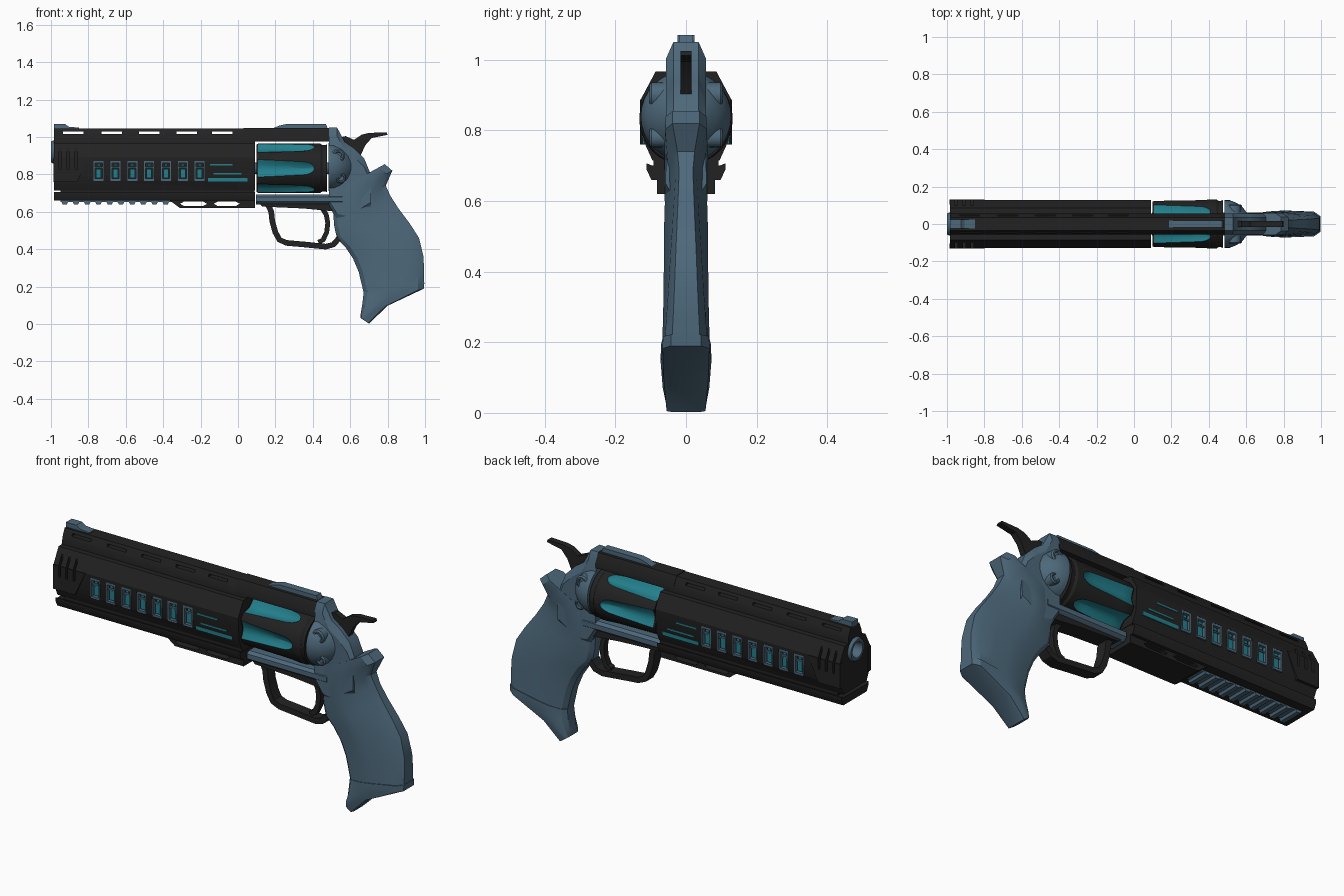
import bpy, bmesh, math
from mathutils import Vector

if "Cube" in bpy.data.objects:
    bpy.data.objects.remove(bpy.data.objects["Cube"])

def material(name, c):
    m = bpy.data.materials.new(name)
    m.diffuse_color = (*c, 1)
    m.use_nodes = True
    m.node_tree.nodes["Principled BSDF"].inputs["Base Color"].default_value = m.diffuse_color
    return m
BLACK = material("matte_black", (.016, .016, .016))
BLUE = material("steel_blue", (.074, .138, .195))
TEAL = material("teal", (.016, .215, .265))

def loft(name, rings, mat, mat2=None, rule=None):
    """Skin closed rings of 3D points and cap both ends."""
    bm = bmesh.new()
    vs = [[bm.verts.new(p) for p in r] for r in rings]
    n = len(rings[0])
    for i in range(len(vs) - 1):
        for j in range(n):
            k = (j + 1) % n
            f = bm.faces.new((vs[i][j], vs[i][k], vs[i + 1][k], vs[i + 1][j]))
            if rule and rule(i, j):
                f.material_index = 1
    bm.faces.new(vs[0][::-1])
    bm.faces.new(vs[-1])
    bmesh.ops.recalc_face_normals(bm, faces=bm.faces)
    me = bpy.data.meshes.new(name)
    bm.to_mesh(me)
    bm.free()
    ob = bpy.data.objects.new(name, me)
    bpy.context.collection.objects.link(ob)
    me.materials.append(mat)
    if mat2:
        me.materials.append(mat2)
    return ob

def side_prism(name, pts, y0, y1, mat):      # xz outline pushed along y
    return loft(name, [[(x, y, z) for x, z in pts] for y in (y0, y1)], mat)

def long_prism(name, half, x0, x1, mat):     # mirrored yz half outline pushed along x
    sec = half + [(-y, z) for y, z in half[::-1]]
    return loft(name, [[(x, y, z) for y, z in sec] for x in (x0, x1)], mat)

def box(name, x0, x1, y0, y1, z0, z1, mat):
    return side_prism(name, [(x0, z0), (x1, z0), (x1, z1), (x0, z1)], y0, y1, mat)

def lathe(name, prof, zc, mat, n=32):        # (x, radius) profile turned about x
    return loft(name, [[(x, r * math.cos(2 * math.pi * k / n), zc + r * math.sin(2 * math.pi * k / n))
                        for k in range(n)] for x, r in prof], mat)

def strip(name, path, t, hy, mat):           # ribbon of thickness t following an xz path
    p = [Vector(q) for q in path]
    a, b = [], []
    for i, q in enumerate(p):
        d = (p[min(i + 1, len(p) - 1)] - p[max(i - 1, 0)]).normalized()
        nrm = Vector((-d.y, d.x)) * t / 2
        a.append(q + nrm)
        b.append(q - nrm)
    return side_prism(name, [tuple(v) for v in a + b[::-1]], -hy, hy, mat)

def join(name, obs):
    bpy.ops.object.select_all(action='DESELECT')
    for o in obs:
        o.select_set(True)
    bpy.context.view_layer.objects.active = obs[0]
    bpy.ops.object.join()
    obs[0].name = name
    return obs[0]

def cut(targets, cutter):
    for ob in targets:
        m = ob.modifiers.new("cut", 'BOOLEAN')
        m.operation, m.object, m.solver = 'DIFFERENCE', cutter, 'EXACT'
        bpy.context.view_layer.objects.active = ob
        bpy.ops.object.modifier_apply(modifier="cut")
    bpy.data.objects.remove(cutter)

def side_y(z):                               # shroud half width at height z
    return .127 - (.89 - z) * .007 / .12

SIDES = (-1, 1)
VENTS = [-.745 + .09 * i for i in range(7)]

# barrel shroud, muzzle cheeks and lower rail
shroud = long_prism("barrel_shroud", [(.035, 1.045), (.055, 1.0), (.057, .967), (.086, .967),
                    (.127, .89), (.12, .77), (.095, .715)], -.985, .09, BLACK)
cheeks = [side_prism("muzzle_cheek", [(-.987, .76), (-.86, .76), (-.80, .888), (-.987, .888)],
                     s * .105, s * .130, BLACK) for s in SIDES]
long_prism("lower_rail", [(.095, .70), (.112, .707), (.112, .69), (.098, .66)], -.985, .09, BLACK)
long_prism("rail_neck", [(.092, .72), (.092, .69)], -.95, .088, BLACK)
lug = side_prism("under_lug", [(-.37, .665), (-.31, .62), (.09, .62), (.09, .665)], -.082, .082, BLACK)
cutters = [box("c", x - .055, x + .055, -.1, .1, 1.017, 1.03, BLACK)
           for x in (-.88, -.675, -.475, -.275, -.085)]
cutters += [box("c", x - .027, x + .027, s * .106, s * .2, .765, .873, BLACK) for x in VENTS for s in SIDES]
cutters.append(lathe("c", [(-1.1, .062), (-.8, .062)], .92, BLACK))
cut([shroud], join("shroud_cutter", cutters))
slots = [box("c", x - .006, x + .006, s * .1, s * .2, .83, .945, BLACK)
         for x in (-.95, -.908, -.865) for s in SIDES]
cut([shroud] + cheeks, join("slot_cutter", slots))
holes = [side_prism("c", [(a + .02, .632), (b - .02, .632), (b, .643), (b - .02, .654), (a + .02, .654), (a, .643)],
                    -.2, .2, BLACK) for a, b in ((-.31, -.165), (-.13, .01))]
cut([lug], join("lug_cutter", holes))

# muzzle tube
lathe("muzzle_tube", [(-.80, .061), (-.99, .061), (-1.0, .055), (-1.0, .042), (-.985, .038), (-.82, .038)], .92, BLUE)
lathe("bore", [(-.83, .037), (-.815, .037)], .92, BLACK)

# side vents: steel frames with teal cores
for s in SIDES:
    for x in VENTS:
        y0, y1 = s * .104, s * .125
        for dz0, dz1 in ((.765, .777), (.861, .873)):
            box("vent_frame_bar", x - .027, x + .027, y0, y1, dz0, dz1, BLUE)
        for d in SIDES:
            box("vent_frame_side", x + d * .020, x + d * .027, y0, y1, .777, .861, BLUE)
        box("vent_core", x - .013, x + .013, s * .104, s * .116, .782, .83, TEAL)
        box("vent_bridge", x - .02, x + .02, s * .104, s * .119, .832, .839, BLUE)
        box("vent_tip", x - .009, x + .009, s * .104, s * .116, .844, .857, TEAL)
    # teal accent lines behind the vents
    for x0, x1, z0, z1 in ((-.15, -.03, .847, .855), (-.13, .02, .80, .808), (-.16, .05, .762, .782)):
        y = side_y(z0)
        box("accent_line", x0, x1, s * (y - .006), s * (y + .003), z0, z1, TEAL)

# accessory rail under the barrel
box("rail_base", -.95, -.35, -.05, .05, .652, .662, BLUE)
for i in range(10):
    x = -.945 + i * .06
    side_prism("rail_tooth", [(x, .655), (x + .008, .64), (x + .03, .64), (x + .038, .655)], -.058, .058, BLUE)

# sights and top strap
side_prism("front_sight", [(-.985, 1.04), (-.985, 1.07), (-.925, 1.07), (-.905, 1.055), (-.85, 1.05), (-.85, 1.04)],
           -.024, .024, BLUE)
side_prism("rear_sight", [(.18, 1.045), (.225, 1.062), (.26, 1.07), (.47, 1.07), (.48, 1.045)], -.02, .02, BLUE)
long_prism("top_strap", [(.036, 1.048), (.057, 1.0), (.057, .975)], .03, .49, BLACK)

# fluted cylinder: six tapered teal flutes with rounded ends
xs = [.10, .108, .16, .22, .28, .33, .36, .38, .395, .405, .41, .44, .452, .464, .475]
S = [-1, -.8, -.45, 0, .45, .8, 1]
def cyl_ring(x):
    u = (x - .10) / .31
    w = max(.01, math.radians(21 - 7 * u) * math.sqrt(max(0, 1 - max(0, (x - .35) / .06) ** 2)))
    depth = .024 * math.sqrt(max(0, 1 - max(0, (x - .33) / .08) ** 2))
    R = .124 if .445 < x < .47 else (.128 if x in (.10, .475) else .132)
    pts = []
    for k in range(6):
        c = k * math.pi / 3
        polar = [(c + s * w, R - depth * (1 - s * s)) for s in S]
        land = math.pi / 3 - 2 * w
        polar += [(c + w + land * f, R) for f in (.2, .4, .6, .8)]
        pts += [(x, r * math.cos(a), .833 + r * math.sin(a)) for a, r in polar]
    return pts
loft("cylinder", [cyl_ring(x) for x in xs], BLACK, TEAL, lambda i, j: j % 11 < 6 and 1 <= i < 10)
lathe("cylinder_pin", [(.08, .03), (.50, .03)], .833, BLUE, 16)

# frame under the cylinder and rear frame
long_prism("lower_frame", [(.045, .692), (.062, .68), (.062, .655), (.04, .638)], .095, .56, BLUE)
side_prism("frame_keel", [(.10, .655), (.13, .628), (.35, .618), (.54, .60), (.54, .645), (.36, .645)], -.045, .045, BLACK)
def frame_ring(x, top, bot):
    half = [(.036, top), (.056, top - .045), (.058, bot + .03), (.04, bot)]
    return [(x, y, z) for y, z in half + [(-y, z) for y, z in half[::-1]]]
loft("rear_frame", [frame_ring(*q) for q in ((.486, 1.05, .63), (.53, 1.05, .56), (.57, .975, .55),
     (.62, .94, .56), (.675, .885, .6), (.71, .80, .62))], BLUE)
lathe("recoil_shield", [(.485, .128), (.51, .128), (.55, .112), (.585, .085), (.61, .05)], .84, BLUE)
for s in SIDES:
    for x, z, r in ((.535, .90, .036), (.55, .78, .028)):
        rings = [[(x + q * math.cos(a * math.pi / 10), s * y, z + q * math.sin(a * math.pi / 10))
                  for a in range(20)] for y, q in ((.05, r), (.098, r), (.104, r * .8), (.104, r * .6), (.096, r * .5))]
        loft("shield_boss", rings, BLUE)

# hammer, trigger and guard
side_prism("hammer", [(.55, 1.0), (.575, 1.005), (.62, .985), (.66, 1.012), (.70, 1.022), (.795, 1.025), (.80, 1.012),
           (.715, .995), (.68, .955), (.655, .90), (.60, .91)], -.016, .016, BLACK)
strip("trigger", [(.45, .62), (.472, .585), (.48, .54), (.474, .49), (.455, .45), (.43, .437)], .026, .016, BLACK)
strip("trigger_guard", [(.16, .64), (.178, .60), (.183, .55), (.20, .49), (.222, .45), (.26, .434), (.36, .425),
      (.47, .414), (.51, .425), (.55, .47)], .03, .03, BLACK)

# grip: front point, back point, half width, back narrowing
def grip_ring(fx, fz, bx, bz, w, nb):
    half = [(0, .4), (.06, .72), (.25, .97), (.45, 1), (.66, .5 + .5 * nb), (.9, nb), (1, nb * .65)]
    side = [(fx + (bx - fx) * t, w * k, fz + (bz - fz) * t) for t, k in half]
    return side + [(x, -y, z) for x, y, z in side[::-1]]
loft("grip", [grip_ring(*q) for q in (
    (.50, .70, .785, .855, .058, 1), (.505, .65, .825, .82, .062, .95), (.51, .58, .79, .74, .062, .6),
    (.515, .52, .815, .685, .06, .5), (.53, .455, .86, .615, .062, .55), (.575, .41, .92, .535, .063, .62),
    (.615, .35, .968, .46, .063, .7), (.645, .28, .992, .36, .064, .78), (.662, .21, .995, .27, .066, .85),
    (.672, .165, .993, .215, .067, .9))], BLUE)
loft("grip_cap", [grip_ring(*q) for q in (
    (.672, .17, .996, .222, .071, .92), (.665, .11, .995, .19, .072, .92),
    (.655, .05, .80, .098, .066, .95), (.655, .032, .70, .002, .055, 1))], BLUE)

# smooth round surfaces, keep hard edges
bpy.ops.object.select_all(action='SELECT')
bpy.context.view_layer.objects.active = bpy.data.objects["grip"]
bpy.ops.object.shade_smooth_by_angle(angle=math.radians(28))
